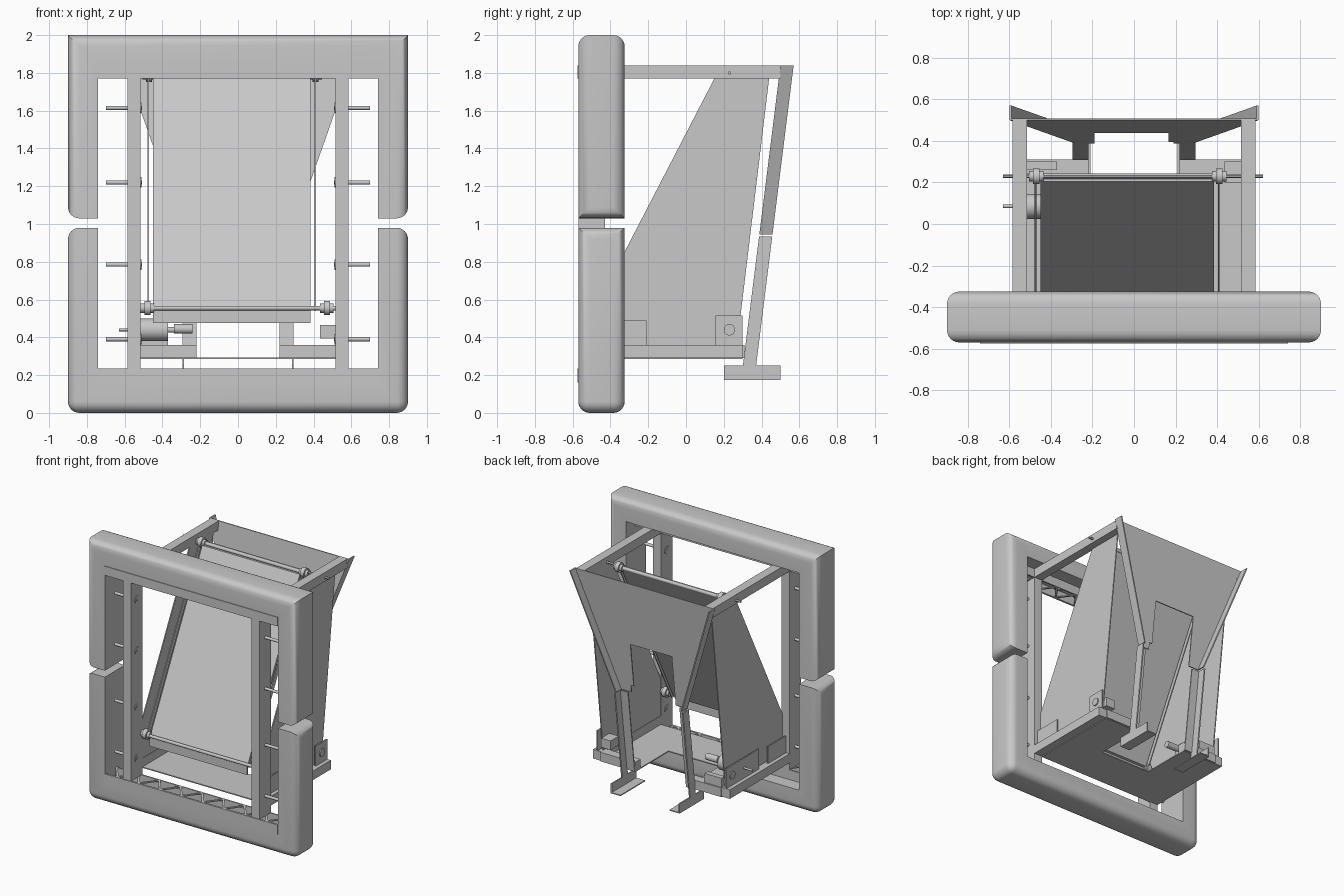
import bpy
import bmesh
import math
from mathutils import Matrix

if "Cube" in bpy.data.objects:
    bpy.data.objects.remove(bpy.data.objects["Cube"])

grey = bpy.data.materials.new("light grey")
grey.use_nodes = True
COLOR = (0.58, 0.58, 0.58, 1)
grey.diffuse_color = COLOR
grey.node_tree.nodes["Principled BSDF"].inputs["Base Color"].default_value = COLOR


def finish(name, bm, smooth=False):
    bmesh.ops.recalc_face_normals(bm, faces=bm.faces)
    mesh = bpy.data.meshes.new(name)
    bm.to_mesh(mesh)
    bm.free()
    mesh.materials.append(grey)
    ob = bpy.data.objects.new(name, mesh)
    bpy.context.collection.objects.link(ob)
    if smooth:
        bpy.ops.object.select_all(action="DESELECT")
        ob.select_set(True)
        bpy.context.view_layer.objects.active = ob
        bpy.ops.object.shade_smooth_by_angle(angle=math.radians(35))
    return ob


def box_mesh(x, y, z):
    bm = bmesh.new()
    bmesh.ops.create_cube(bm, size=1)
    for v in bm.verts:
        v.co = [r[0] if c < 0 else r[1] for c, r in zip(v.co, (x, y, z))]
    return bm


def box(name, x, y, z):
    return finish(name, box_mesh(x, y, z))


def prism(name, pts, axis, lo, hi, lean=False):
    """Extrude a flat outline along an axis; lean tilts it with the back."""
    bm = bmesh.new()

    def place(a, b):
        p = [a, b]
        p.insert(axis, lo)
        return p
    face = bm.faces.new([bm.verts.new(place(a, b)) for a, b in pts])
    # Keep the starting face so the solid is closed
    ext = bmesh.ops.extrude_face_region(bm, geom=[face], use_keep_orig=True)["geom"]
    for v in ext:
        if isinstance(v, bmesh.types.BMVert):
            v.co[axis] = hi
    if lean:
        for v in bm.verts:
            v.co.y += 0.5 + (v.co.z - 1.84) * 0.125
    return finish(name, bm)


def rod(name, x, y, z, r, sides=20):
    """Cylinder lying along x."""
    bm = bmesh.new()
    bmesh.ops.create_cone(bm, cap_ends=True, segments=sides, radius1=r, radius2=r,
                          depth=x[1] - x[0],
                          matrix=Matrix.Translation((sum(x) / 2, y, z)) @ Matrix.Rotation(math.pi / 2, 4, "Y"))
    return finish(name, bm, sides > 6)


def mirror_range(s, a, b):
    return tuple(sorted((s * a, s * b)))


# Padded bumpers: rounded outside edges, square where they meet the frame
cutter = box("bumper_cutter", (-0.74, 0.74), (-0.9, 0.3), (0.16, 1.84))
cutter.hide_render = True
cutter.hide_viewport = True
cutter.display_type = "WIRE"
for name, z, outer in (("upper_bumper", (1.03, 2), 2), ("lower_bumper", (0, 0.98), 0)):
    bm = box_mesh((-0.9, 0.9), (-0.57, -0.325), z)
    chosen = []
    for e in bm.edges:
        d = e.verts[0].co - e.verts[1].co
        mid = (e.verts[0].co + e.verts[1].co) / 2
        at_outer = abs(mid.z - outer) < 0.01
        along_x, along_y = abs(d.x) > 0.1, abs(d.y) > 0.1
        if along_x and not at_outer:
            continue
        if along_y and at_outer and outer == 2:
            continue
        chosen.append(e)
    bmesh.ops.bevel(bm, geom=chosen, offset=0.06, segments=6, profile=0.5, affect="EDGES")
    ob = finish(name, bm, True)
    mod = ob.modifiers.new("opening", "BOOLEAN")
    mod.object = cutter
    mod.solver = "EXACT"

# Frame: top and bottom lattice rails
for name, lo, hi in (("top_rail", 1.77, 1.84), ("bottom_rail", 0.16, 0.235)):
    box(name + "_front", (-0.74, 0.74), (-0.575, -0.56), (lo, hi))
    box(name + "_back", (-0.74, 0.74), (-0.44, -0.43), (lo, hi))
    for face, z in (("lower", lo), ("upper", hi - 0.008)):
        n = 16
        step = 1.46 / n
        for i in range(n):
            a, b = -0.73 + i * step, -0.73 + (i + 1) * step
            y0, y1 = (-0.56, -0.44) if i % 2 else (-0.44, -0.56)
            prism(f"{name}_{face}_brace", [(a - 0.01, y0), (a + 0.01, y0), (b + 0.01, y1), (b - 0.01, y1)],
                  2, z, z + 0.008)

# Hopper side outline
wall = [(0.15, 1.77), (0.44, 1.77), (0.27, 0.36), (-0.43, 0.36), (-0.43, 0.65)]

for s, side in ((-1, "right"), (1, "left")):
    inner = mirror_range(s, 0.515, 0.585)
    # Upright, upper arm and base rail
    box(side + "_upright", inner, (-0.57, -0.43), (0.235, 1.77))
    box(side + "_upper_arm", inner, (-0.43, 0.5), (1.77, 1.84))
    box(side + "_base_rail", inner, (-0.43, 0.3), (0.29, 0.36))
    box(side + "_rear_cross_rail", mirror_range(s, 0.22, 0.515), (0.24, 0.31), (0.29, 0.36))
    # Hopper wall standing on the base rail
    prism(side + "_hopper_wall", wall, 0, *mirror_range(s, 0.518, 0.526))
    # Wheel axles
    for z in (1.615, 1.22, 0.785, 0.39):
        rod(side + "_axle", mirror_range(s, 0.508, 0.7), -0.5, z, 0.011)
        rod(side + "_axle_collar", mirror_range(s, 0.51, 0.515), -0.5, z, 0.028)
    # Mounting plates on the base rails
    box(side + "_rear_plate", mirror_range(s, 0.545, 0.555), (0.155 if s > 0 else -0.1, 0.3), (0.36, 0.515))
    box(side + "_front_plate", mirror_range(s, 0.545, 0.555), (-0.43, -0.21), (0.36, 0.49))
    rod(side + "_bearing", mirror_range(s, 0.54, 0.563), 0.23, 0.44, 0.03)
    # Flared edge of the back panel
    prism(side + "_panel_flange", [(s * 0.6, 1.84), (s * 0.285, 0.945), (s * 0.275, 0.945), (s * 0.59, 1.84)],
          1, 0, 0.07, True)
    # Leg: angle section with a foot
    strip = [(s * 0.285, 0.25), (s * 0.295, 0.25), (s * 0.295, 0.935), (s * 0.285, 0.935)]
    prism(side + "_leg_flange", strip, 1, 0, 0.07, True)
    face = [(s * 0.22, 0.29), (s * 0.295, 0.29), (s * 0.295, 0.935), (s * 0.22, 0.935)]
    prism(side + "_leg_face", face, 1, 0, 0.008, True)
    box(side + "_foot_web", mirror_range(s, 0.285, 0.295), (0.2, 0.5), (0.175, 0.25))
    box(side + "_foot_pad", mirror_range(s, 0.21, 0.295), (0.2, 0.5), (0.175, 0.183))

# Back panel with a centre notch
panel = [(0.6, 1.84), (0.285, 0.945), (0.19, 0.945), (0.19, 1.0), (0.165, 1.0), (0.165, 1.34),
         (-0.19, 1.34), (-0.19, 0.945), (-0.285, 0.945), (-0.6, 1.84)]
prism("back_panel", panel, 1, 0, 0.008, True)

# Base plate with a rear notch
base = [(0.515, -0.43), (0.515, 0.3), (0.22, 0.3), (0.22, -0.1)]
prism("base_plate", base + [(-x, y) for x, y in reversed(base)], 2, 0.285, 0.293)

# Sloping conveyor with a lip and side guides
prism("conveyor", [(0.205, 1.78), (0.235, 1.78), (-0.4, 0.55), (-0.43, 0.55)], 0, -0.45, 0.385)
box("conveyor_lip", (-0.45, 0.385), (-0.44, -0.425), (0.475, 0.56))
for x in (-0.478, 0.404):
    prism("conveyor_side_guide", [(0.19, 1.78), (0.235, 1.78), (-0.405, 0.54), (-0.45, 0.54)], 0, x, x + 0.008)

# Conveyor rollers
rod("upper_shaft", (-0.63, 0.62), 0.23, 1.8, 0.009, 6)
rod("upper_roller", (-0.44, 0.38), 0.23, 1.79, 0.014)
rod("lower_shaft", (-0.515, 0.515), -0.44, 0.555, 0.012)
for z, y, hubs in ((1.79, 0.23, (-0.47, 0.41)), (0.555, -0.43, (-0.48, 0.47))):
    for x in hubs:
        rod("roller_hub", (x - 0.016, x + 0.016), y, z, 0.038)
        rod("roller_collar", (x - 0.035, x + 0.035), y, z, 0.025)

# Drive motor and gearbox
rod("motor_body", (-0.515, -0.37), 0.085, 0.44, 0.06)
rod("motor_nose", (-0.37, -0.34), 0.085, 0.44, 0.015)
rod("motor_coupling", (-0.34, -0.24), 0.085, 0.445, 0.025)
rod("motor_shaft", (-0.63, -0.5), 0.085, 0.44, 0.008)
box("right_gearbox", (-0.515, -0.37), (0.26, 0.3), (0.36, 0.43))
box("left_gearbox", (0.435, 0.515), (0.2, 0.3), (0.395, 0.465))
